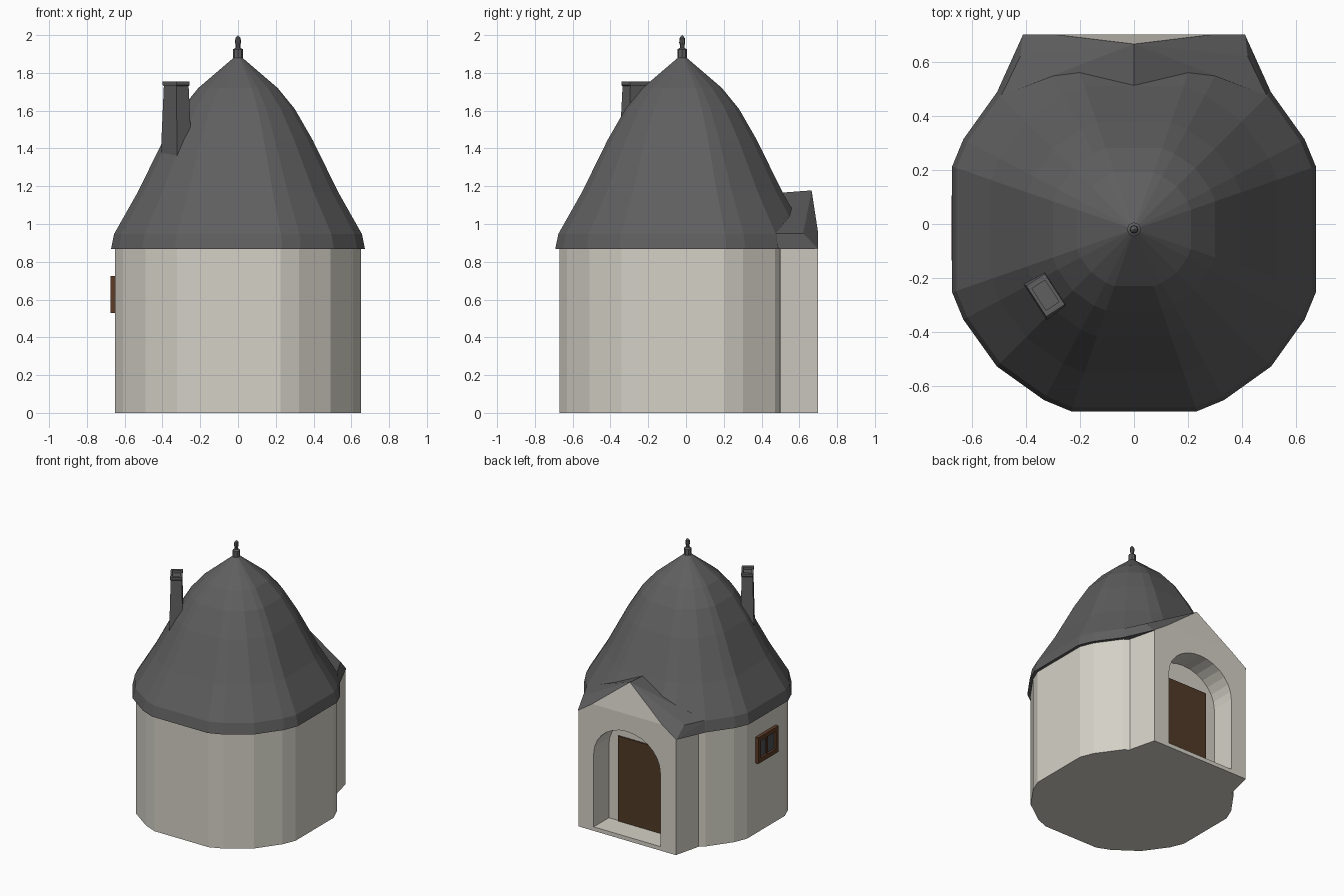
import bpy, bmesh, math

if "Cube" in bpy.data.objects:
    bpy.data.objects.remove(bpy.data.objects["Cube"])

CY = -0.02  # centre of the round tower in y


def material(name, rgb):
    m = bpy.data.materials.new(name)
    m.diffuse_color = (*rgb, 1)
    m.use_nodes = True
    m.node_tree.nodes["Principled BSDF"].inputs["Base Color"].default_value = m.diffuse_color
    return m


PLASTER = material("plaster", (0.66, 0.64, 0.57))
SLATE = material("slate", (0.115, 0.115, 0.115))
DOOR = material("door_wood", (0.085, 0.042, 0.021))
FRAME = material("window_wood", (0.11, 0.045, 0.02))
GLASS = material("window_glass", (0.07, 0.08, 0.09))


def finish(name, bm, *mats):
    bmesh.ops.recalc_face_normals(bm, faces=bm.faces)
    me = bpy.data.meshes.new(name)
    bm.to_mesh(me)
    bm.free()
    ob = bpy.data.objects.new(name, me)
    bpy.context.collection.objects.link(ob)
    for m in mats:
        me.materials.append(m)
    return ob


def loft(name, outline, rings, centre, mat, tip=None):
    """Stack scaled copies of an outline; rings are (scale, z)."""
    bm = bmesh.new()
    cx, cy = centre
    loops = [[bm.verts.new((cx + x * s, cy + y * s, z)) for x, y in outline] for s, z in rings]
    n = len(outline)
    for a, b in zip(loops, loops[1:]):
        for i in range(n):
            j = (i + 1) % n
            bm.faces.new((a[i], a[j], b[j], b[i]))
    bm.faces.new(loops[0][::-1])
    if tip is None:
        bm.faces.new(loops[-1])
    else:
        t = bm.verts.new((cx, cy, tip))
        for i in range(n):
            bm.faces.new((loops[-1][i], loops[-1][(i + 1) % n], t))
    return finish(name, bm, mat)


def box(name, lo, hi, mat):
    bm = bmesh.new()
    bmesh.ops.create_cube(bm, size=1)
    for v in bm.verts:
        v.co = [(a + b) / 2 + c * (b - a) for a, b, c in zip(lo, hi, v.co)]
    return finish(name, bm, mat)


def boolean(ob, other, op):
    mod = ob.modifiers.new(op, 'BOOLEAN')
    mod.operation, mod.object, mod.solver = op, other, 'EXACT'
    bpy.context.view_layer.objects.active = ob
    bpy.ops.object.modifier_apply(modifier=mod.name)
    bpy.data.objects.remove(other)


# Tower outline with softened corners, one quadrant turned four times
quad = [(0.65, 0.225), (0.61, 0.322), (0.49, 0.49), (0.322, 0.61), (0.225, 0.65)]
outline = []
for k in range(4):
    c, s = round(math.cos(k * math.pi / 2)), round(math.sin(k * math.pi / 2))
    outline += [(x * c - y * s, x * s + y * c) for x, y in quad]

# Walls, with the porch joined on at the back
walls = loft("walls", outline, [(1, 0), (1, 0.88)], (0, CY), PLASTER)
half = [(0.405, 0.70), (0.455, 0.50), (0.30, 0.30)]
porch_outline = half[::-1] + [(-x, y) for x, y in half]
porch = loft("porch", porch_outline, [(1, 0), (1, 0.868)], (0, 0), PLASTER)
boolean(walls, porch, 'UNION')

# Arched recess cut into the porch
arch = [(0.277, 0.03)]
arch += [(0.277 * math.cos(math.pi * i / 14), 0.58 + 0.24 * math.sin(math.pi * i / 14)) for i in range(15)]
arch += [(-0.277, 0.03)]
bm = bmesh.new()
face = bm.faces.new([bm.verts.new((x, 0.52, z)) for x, z in arch])
ext = bmesh.ops.extrude_face_region(bm, geom=[face])
for v in ext["geom"]:
    if isinstance(v, bmesh.types.BMVert):
        v.co.y = 0.85
cutter = finish("arch_cutter", bm, PLASTER)
cutter.hide_render = True
boolean(walls, cutter, 'DIFFERENCE')

# Door at the back of the recess
box("door", (-0.195, 0.51, 0.031), (0.195, 0.53, 0.67), DOOR)

# Bell-shaped main roof
profile = [(0.672, 0.868), (0.656, 0.947), (0.53, 1.17), (0.395, 1.445), (0.30, 1.61), (0.21, 1.72)]
loft("main_roof", outline, [(r / 0.65, z) for r, z in profile], (0, CY), SLATE, tip=1.9)

# Porch gable: slate slopes, plaster front
bm = bmesh.new()
side = [(0.41, 0.70, 0.868), (0.29, 0.70, 0.95), (0.43, 0.63, 0.868), (0.42, 0.62, 0.95),
        (0.505, 0.49, 0.868), (0.49, 0.475, 0.95)]
for x, y, z in side:
    bm.verts.new((x, y, z))
    bm.verts.new((-x, y, z))
bm.verts.new((0, 0.665, 1.178))
bm.verts.new((0, 0.30, 1.15))
bmesh.ops.convex_hull(bm, input=bm.verts[:])
bmesh.ops.recalc_face_normals(bm, faces=bm.faces)
for f in bm.faces:
    f.material_index = 1 if f.normal.y > 0.9 else 0
finish("porch_gable", bm, SLATE, PLASTER)

# Finial
octagon = [(math.cos(i * math.pi / 4), math.sin(i * math.pi / 4)) for i in range(8)]
loft("finial", octagon, [(0.026, 1.86), (0.026, 1.925), (0.013, 1.932), (0.012, 1.945),
                         (0.016, 1.96), (0.014, 1.985)], (0, CY), SLATE, tip=2.0)

# Chimney with a slight taper, lip and hollow top
a = math.radians(-57)
rect = [(0.068, 0.041), (-0.068, 0.041), (-0.068, -0.041), (0.068, -0.041)]
rect = [(x * math.cos(a) - y * math.sin(a), x * math.sin(a) + y * math.cos(a)) for x, y in rect]
loft("chimney", rect, [(1.2, 1.28), (0.92, 1.73), (1, 1.735), (1, 1.755), (0.7, 1.755), (0.7, 1.735)],
     (-0.327, -0.263), SLATE)

# Window on the left wall
y0, y1, z0, z1, t = -0.135, 0.105, 0.53, 0.725, 0.032
ym = (y0 + y1) / 2
box("window_glass", (-0.658, y0 + 0.01, z0 + 0.01), (-0.649, y1 - 0.01, z1 - 0.01), GLASS)
for name, ya, yb, za, zb in [("sill", y0, y1, z0, z0 + t), ("lintel", y0, y1, z1 - t, z1),
                             ("front_jamb", y0, y0 + t, z0 + t, z1 - t),
                             ("back_jamb", y1 - t, y1, z0 + t, z1 - t)]:
    box("window_" + name, (-0.675, ya, za), (-0.645, yb, zb), FRAME)
box("window_mullion", (-0.666, ym - 0.01, z0 + t), (-0.645, ym + 0.01, z1 - t), FRAME)
